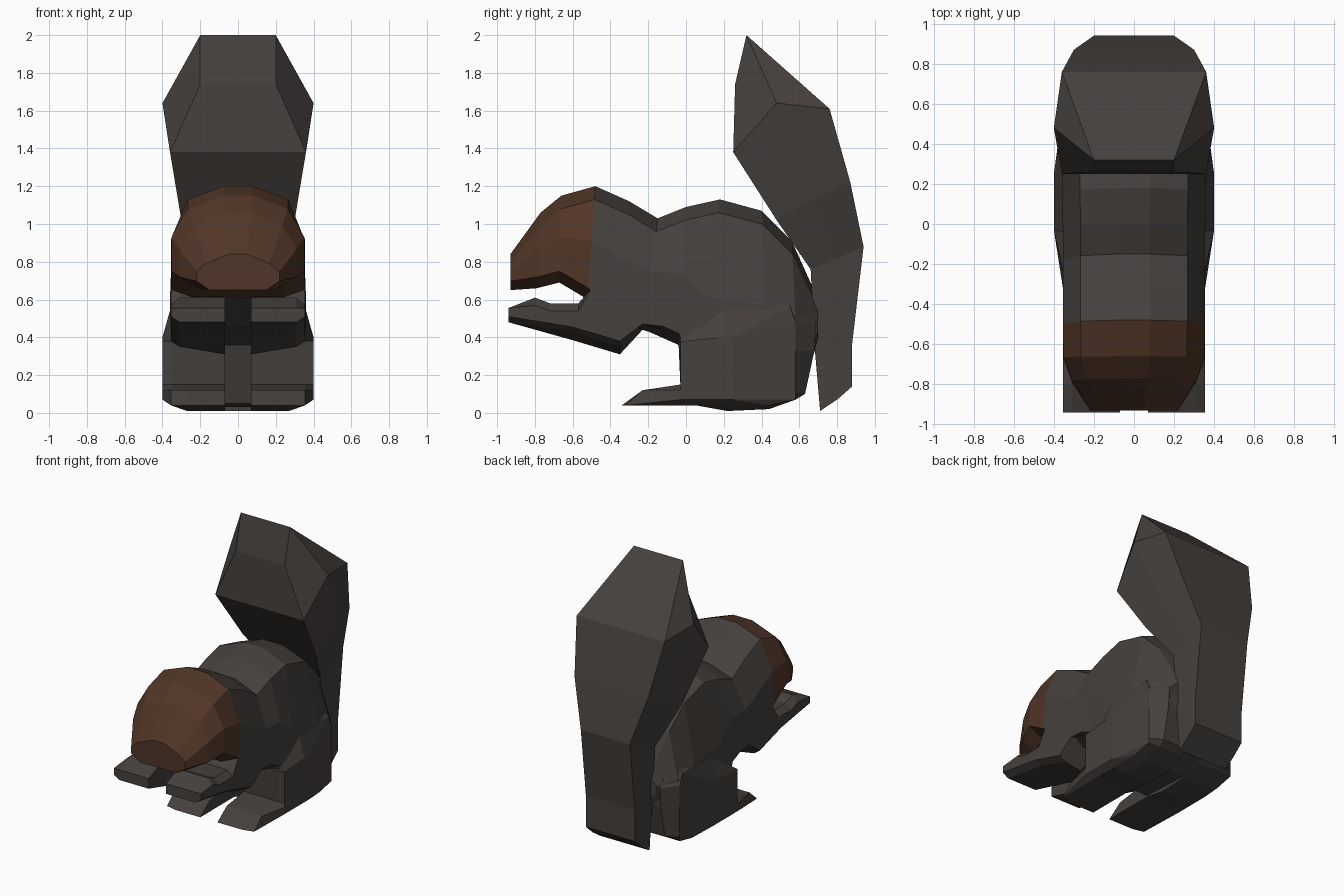
import bpy, bmesh

if "Cube" in bpy.data.objects:
    bpy.data.objects.remove(bpy.data.objects["Cube"])


def material(name, colour):
    m = bpy.data.materials.new(name)
    m.diffuse_color = (*colour, 1)
    m.use_nodes = True
    m.node_tree.nodes["Principled BSDF"].inputs["Base Color"].default_value = m.diffuse_color
    return m


fur = material("dark_fur", (0.060, 0.052, 0.047))
brown = material("brown_fur", (0.082, 0.036, 0.020))


def loft(name, rings, mat, cap_start=True, cap_end=True):
    """Skin a list of closed rings with flat quads."""
    bm = bmesh.new()
    rows = [[bm.verts.new(p) for p in r] for r in rings]
    n = len(rows[0])
    for a, b in zip(rows, rows[1:]):
        for i in range(n):
            j = (i + 1) % n
            bm.faces.new((a[i], a[j], b[j], b[i]))
    if cap_start:
        bm.faces.new(rows[0][::-1])
    if cap_end:
        bm.faces.new(rows[-1])
    bmesh.ops.remove_doubles(bm, verts=bm.verts, dist=0.001)
    bmesh.ops.recalc_face_normals(bm, faces=bm.faces)
    me = bpy.data.meshes.new(name)
    bm.to_mesh(me)
    bm.free()
    me.materials.append(mat)
    ob = bpy.data.objects.new(name, me)
    bpy.context.collection.objects.link(ob)
    return ob


def clamp(v, lo, hi):
    return max(lo, min(hi, v))


def torso_ring(yt, zt, yb, zb, w):
    """Ten-sided section hung between a top point and a bottom point."""
    h = zt - zb
    half = [(0.22, 1), (0.75, 1 - min(0.07 / h, 0.25)), (1, 0.52),
            (1, min(0.06 / h, 0.25)), (0.68, 0)]
    pts = half + [(-x, t) for x, t in reversed(half)]
    return [(x * w, yb + (yt - yb) * t, zb + h * t) for x, t in pts]


# Head and body: top y, top z, bottom y, bottom z, half width
stations = [
    (-0.93, 0.84, -0.93, 0.65, 0.22),
    (-0.77, 1.06, -0.79, 0.66, 0.31),
    (-0.66, 1.15, -0.67, 0.69, 0.352),
    (-0.48, 1.20, -0.52, 0.60, 0.355),
    (-0.30, 1.12, -0.33, 0.46, 0.355),
    (-0.15, 1.03, -0.22, 0.44, 0.355),
    (0.00, 1.09, -0.04, 0.36, 0.355),
    (0.18, 1.13, 0.05, 0.05, 0.36),
    (0.40, 1.07, 0.44, 0.03, 0.36),
    (0.56, 0.91, 0.60, 0.09, 0.34),
    (0.70, 0.60, 0.70, 0.38, 0.25),
]
torso = [torso_ring(*s) for s in stations]
loft("head", torso[:4], brown, cap_end=False)
loft("body", torso[3:], fur, cap_start=False)


def limb_pair(name, profile, slices):
    """Side profile lofted outwards through reshaped slices, on both sides."""
    for side, s in (("right", 1), ("left", -1)):
        rings = [[(s * x, *shape(y, z)) for y, z in profile] for x, shape in slices]
        loft(f"{side}_{name}", rings, fur)


def same(y, z):
    return y, z


# Hind legs with feet, widest over the thigh
leg = [(-0.34, 0.04), (-0.23, 0.12), (-0.03, 0.15), (-0.04, 0.38), (0.2, 0.66),
       (0.55, 0.62), (0.69, 0.48), (0.68, 0.33), (0.63, 0.10), (0.58, 0.07),
       (0.44, 0.02), (0.22, 0.01), (0.05, 0.04)]
limb_pair("hind_leg", leg, [
    (0.07, same),
    (0.27, same),
    (0.355, lambda y, z: (clamp(y, -0.32, 0.58), clamp(z, 0.04, 0.56))),
    (0.40, lambda y, z: (clamp(y, -0.03, 0.25), clamp(z, 0.07, 0.40)))])

# Arms reaching forward, underside rising towards the outside
arm = [(-0.94, 0.48), (-0.94, 0.555), (-0.80, 0.61), (-0.72, 0.58), (-0.57, 0.58),
       (-0.5, 0.66), (-0.25, 0.72), (-0.05, 0.6), (-0.04, 0.38), (-0.23, 0.44),
       (-0.35, 0.31), (-0.6, 0.385)]
limb_pair("arm", arm, [
    (0.07, same),
    (0.31, lambda y, z: (y, z + 0.04 if z < 0.46 else z)),
    (0.355, lambda y, z: (y, z + 0.07 if z < 0.43 else z + 0.03 if z < 0.5 else
                          z - 0.04 if -0.9 < y < -0.55 else z))])

# Tail: front edge, side ridge and back edge as (half width, y, z)
tail = [
    ((0.20, 0.71, 0.01), (0.20, 0.80, 0.07), (0.20, 0.88, 0.14)),
    ((0.20, 0.68, 0.36), (0.20, 0.78, 0.365), (0.20, 0.88, 0.37)),
    ((0.21, 0.66, 0.76), (0.21, 0.80, 0.82), (0.20, 0.94, 0.88)),
    ((0.30, 0.48, 1.02), (0.31, 0.67, 1.13), (0.30, 0.87, 1.22)),
    ((0.36, 0.25, 1.38), (0.40, 0.48, 1.64), (0.36, 0.76, 1.61)),
    ((0.20, 0.26, 1.74), (0.20, 0.32, 2.00), (0.20, 0.32, 2.00)),
]
loft("tail", [[*r] + [(-x, y, z) for x, y, z in reversed(r)] for r in tail], fur)
